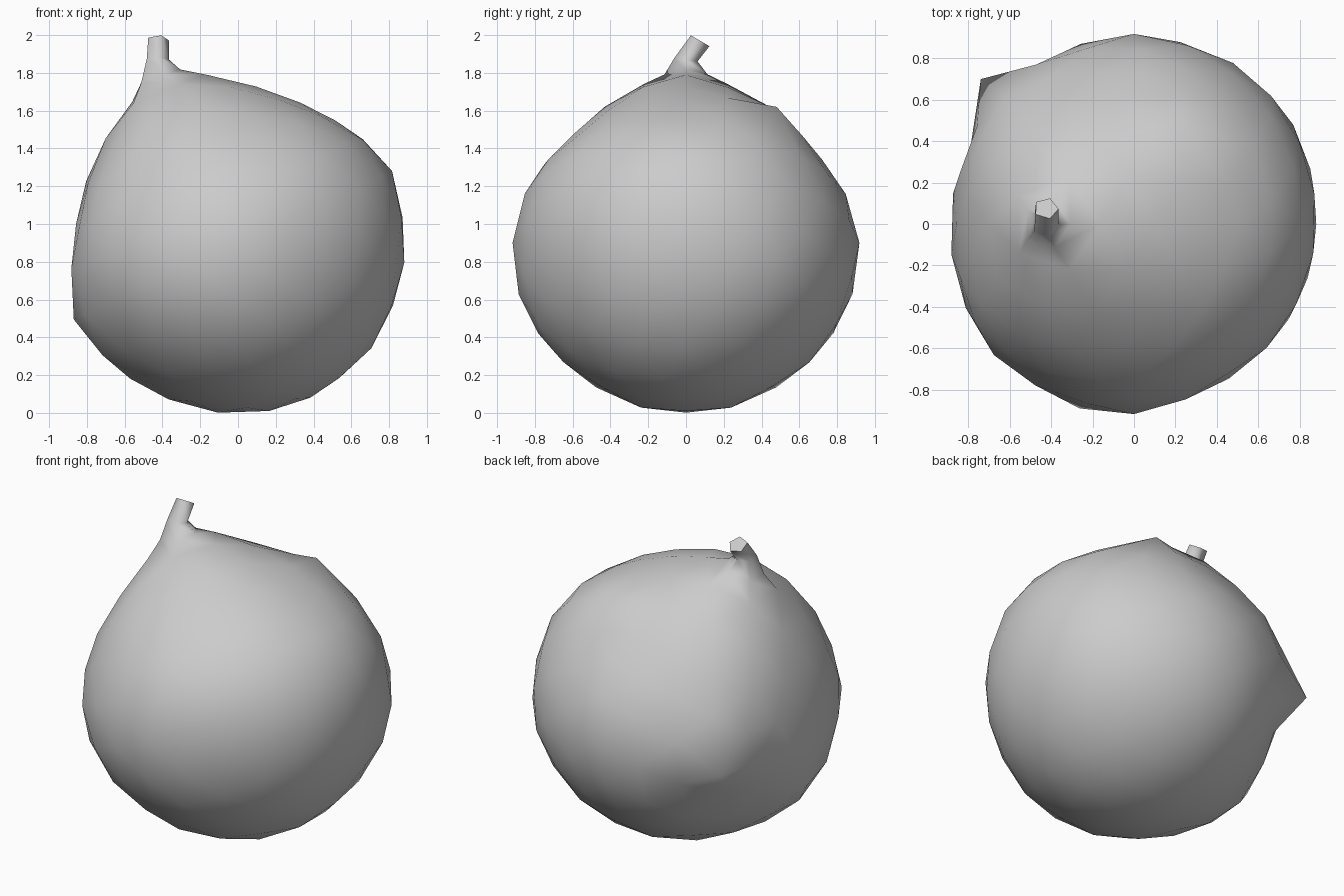
import bpy
import bmesh
from math import exp, radians
from mathutils import Vector

cube = bpy.data.objects.get("Cube")
if cube:
    bpy.data.objects.remove(cube, do_unlink=True)

CENTRE = Vector((0, 0, 0.9))
RADIUS = 0.905
STEM_DIR = Vector((-0.42, 0, 0.9)).normalized()

# Swellings and hollows of the upper half: direction, height, angular width
UPPER_BUMPS = [
    (STEM_DIR, 0.08, 0.4),
    ((0.25, -0.25, 0.75), -0.075, 0.6),
    ((0.45, 0.1, 0.65), -0.04, 0.35),
    ((0.8, 0, 0.4), 0.02, 0.3),
    ((0, -0.6, 0.6), -0.05, 0.4),
    ((0, 0.25, 0.8), -0.05, 0.4),
    ((-0.1, 0.7, 0.5), -0.06, 0.35),
    ((-0.25, 0.65, 0.5), -0.025, 0.3),
    ((0.35, 0.7, 0.43), -0.03, 0.3),
    ((-0.72, -0.15, 0.52), -0.035, 0.35),
    ((-0.5, -0.7, 0.22), -0.03, 0.3),
]

# Swellings and hollows of the waist and lower half
LOWER_BUMPS = [
    ((-0.85, 0, -0.42), 0.07, 0.35),
    ((-1, 0, 0.05), -0.045, 0.4),
    ((1, -0.1, 0), -0.02, 0.6),
    ((-0.6, -0.7, -0.18), 0.035, 0.45),
    ((-0.2, -0.9, 0), 0.02, 0.35),
    ((0, -0.85, -0.35), 0.015, 0.3),
    ((0.5, -0.7, -0.1), -0.025, 0.45),
    ((0.7, 0.5, -0.25), 0.015, 0.35),
    ((0.1, 0.9, -0.2), 0.02, 0.5),
    ((-0.72, 0.38, -0.42), -0.05, 0.3),
]

# Pinched corners of the skin
CORNERS = [(-0.74, 0.7, 0.79), (0.23, 0.48, 1.62)]

# Stem rings: centre, axis, radius
STEM = [
    ((-0.42, 0, 1.78), (-0.3, 0, 0.9), 0.12),
    ((-0.43, 0, 1.87), (0, 0.15, 1), 0.065),
    ((-0.425, 0.075, 1.97), (0, 0.5, 0.85), 0.06),
]


def radius_along(direction):
    r = RADIUS
    for axis, height, width in UPPER_BUMPS + LOWER_BUMPS:
        r += height * exp(-(direction.angle(Vector(axis)) / width) ** 2)
    return r


def place_ring(face, centre, axis, radius):
    centre, axis = Vector(centre), Vector(axis).normalized()
    middle = face.calc_center_median()
    for v in face.verts:
        offset = v.co - middle
        offset -= axis * offset.dot(axis)
        v.co = centre + offset.normalized() * radius


# Lumpy body, with one pole under the stem
bm = bmesh.new()
bmesh.ops.create_icosphere(bm, subdivisions=3, radius=1)
turn = Vector((0, 0, 1)).rotation_difference(STEM_DIR)
for v in bm.verts:
    direction = (turn @ v.co).normalized()
    v.co = CENTRE + direction * radius_along(direction)

for corner in CORNERS:
    target = Vector(corner)
    nearest = min(bm.verts, key=lambda v: (v.co - target).length)
    nearest.co = target

# Stem drawn out of the skin at the pole
pole = max(bm.verts, key=lambda v: (v.co - CENTRE).normalized().dot(STEM_DIR))
ring = [e.other_vert(pole) for e in pole.link_edges]
bmesh.ops.dissolve_verts(bm, verts=[pole])
cap = next(f for f in bm.faces if all(v in f.verts for v in ring))
for centre, axis, radius in STEM:
    cap = bmesh.ops.extrude_discrete_faces(bm, faces=[cap])["faces"][0]
    place_ring(cap, centre, axis, radius)

bmesh.ops.recalc_face_normals(bm, faces=bm.faces)
mesh = bpy.data.meshes.new("fruit_body")
bm.to_mesh(mesh)
bm.free()
fruit = bpy.data.objects.new("fruit_body", mesh)
bpy.context.collection.objects.link(fruit)

# Plain skin
skin = bpy.data.materials.new("pale_grey")
skin.use_nodes = True
colour = (0.6, 0.6, 0.6, 1)
skin.diffuse_color = colour
skin.node_tree.nodes["Principled BSDF"].inputs["Base Color"].default_value = colour
mesh.materials.append(skin)

for other in bpy.context.selected_objects:
    other.select_set(False)
fruit.select_set(True)
bpy.context.view_layer.objects.active = fruit
bpy.ops.object.shade_smooth_by_angle(angle=radians(80))
